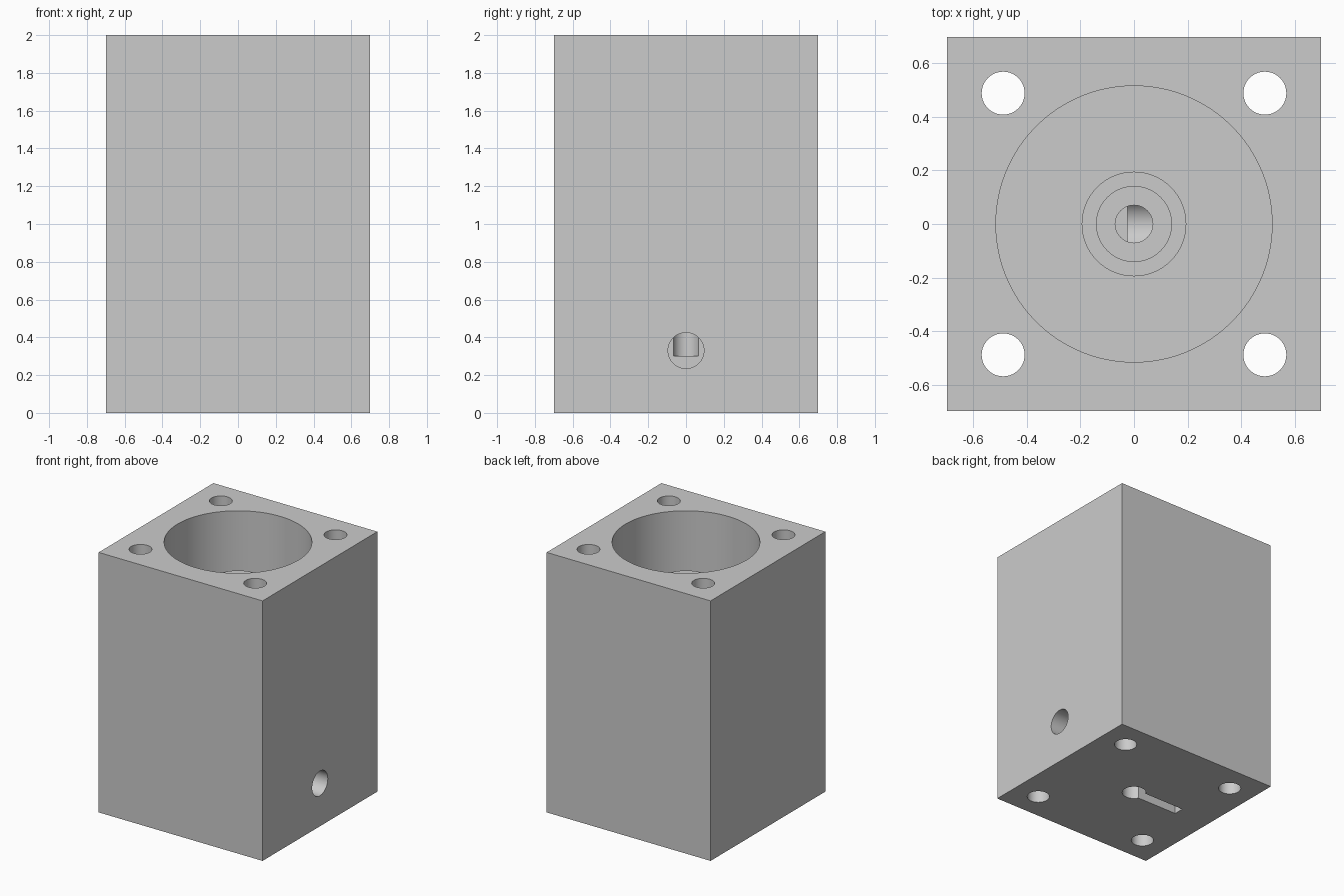
import bpy
import math

old = bpy.data.objects.get("Cube")
if old:
    bpy.data.objects.remove(old, do_unlink=True)

WIDTH, HEIGHT = 1.395, 2.0
FLOOR = 0.66       # floor of the large bore
POCKET = 0.12      # depth of the recess in the underside

grey = bpy.data.materials.new("light grey")
grey.use_nodes = True
colour = (0.6, 0.6, 0.6, 1)
grey.diffuse_color = colour
grey.node_tree.nodes["Principled BSDF"].inputs["Base Color"].default_value = colour


def box(name, low, high):
    centre = [(a + b) / 2 for a, b in zip(low, high)]
    bpy.ops.mesh.primitive_cube_add(size=1, location=centre)
    obj = bpy.context.object
    obj.name = name
    obj.scale = [b - a for a, b in zip(low, high)]
    bpy.ops.object.transform_apply(location=True, rotation=True, scale=True)
    obj.data.materials.append(grey)
    return obj


def rod(name, radius, start, end, x=0, y=0, sides=64):
    """Upright cylinder from height start to height end."""
    bpy.ops.mesh.primitive_cylinder_add(
        vertices=sides, radius=radius, depth=end - start,
        location=(x, y, (start + end) / 2))
    obj = bpy.context.object
    obj.name = name
    obj.data.materials.append(grey)
    return obj


def combine(body, tool, operation="DIFFERENCE"):
    tool.hide_render = True
    mod = body.modifiers.new(tool.name, "BOOLEAN")
    mod.operation = operation
    mod.solver = "EXACT"
    mod.object = tool
    bpy.context.view_layer.objects.active = body
    bpy.ops.object.modifier_apply(modifier=mod.name)
    bpy.data.objects.remove(tool, do_unlink=True)


# Main block
half = WIDTH / 2
body = box("housing_block", (-half, -half, 0), (half, half, HEIGHT))

# Wide bore with a hollow spigot standing on its floor
combine(body, rod("main_bore", 0.515, FLOOR, 2.1, sides=128))
combine(body, rod("spigot", 0.195, FLOOR - 0.05, 1.69), "UNION")
combine(body, rod("spigot_bore", 0.14, FLOOR, 1.8))
combine(body, rod("feed_hole", 0.07, 0.30, FLOOR + 0.1))

# Four bolt holes through the corners
for sx in (-1, 1):
    for sy in (-1, 1):
        combine(body, rod("bolt_hole", 0.08, -0.1, 2.1, sx * 0.488, sy * 0.488))

# Side port meeting the feed hole
port = rod("side_port", 0.095, -0.4125, 0.4125)
port.rotation_euler = (0, math.pi / 2, 0)
port.location = (0.3875, 0, 0.33)
combine(body, port)

# Round recess and slot in the underside
combine(body, rod("bottom_recess", 0.085, -0.1, POCKET))
combine(body, box("bottom_slot", (-0.42, -0.04, -0.1), (0, 0.04, POCKET)))

# Smooth bores, crisp edges
bpy.ops.object.select_all(action="DESELECT")
body.select_set(True)
bpy.context.view_layer.objects.active = body
bpy.ops.object.shade_smooth_by_angle(angle=math.radians(30))
